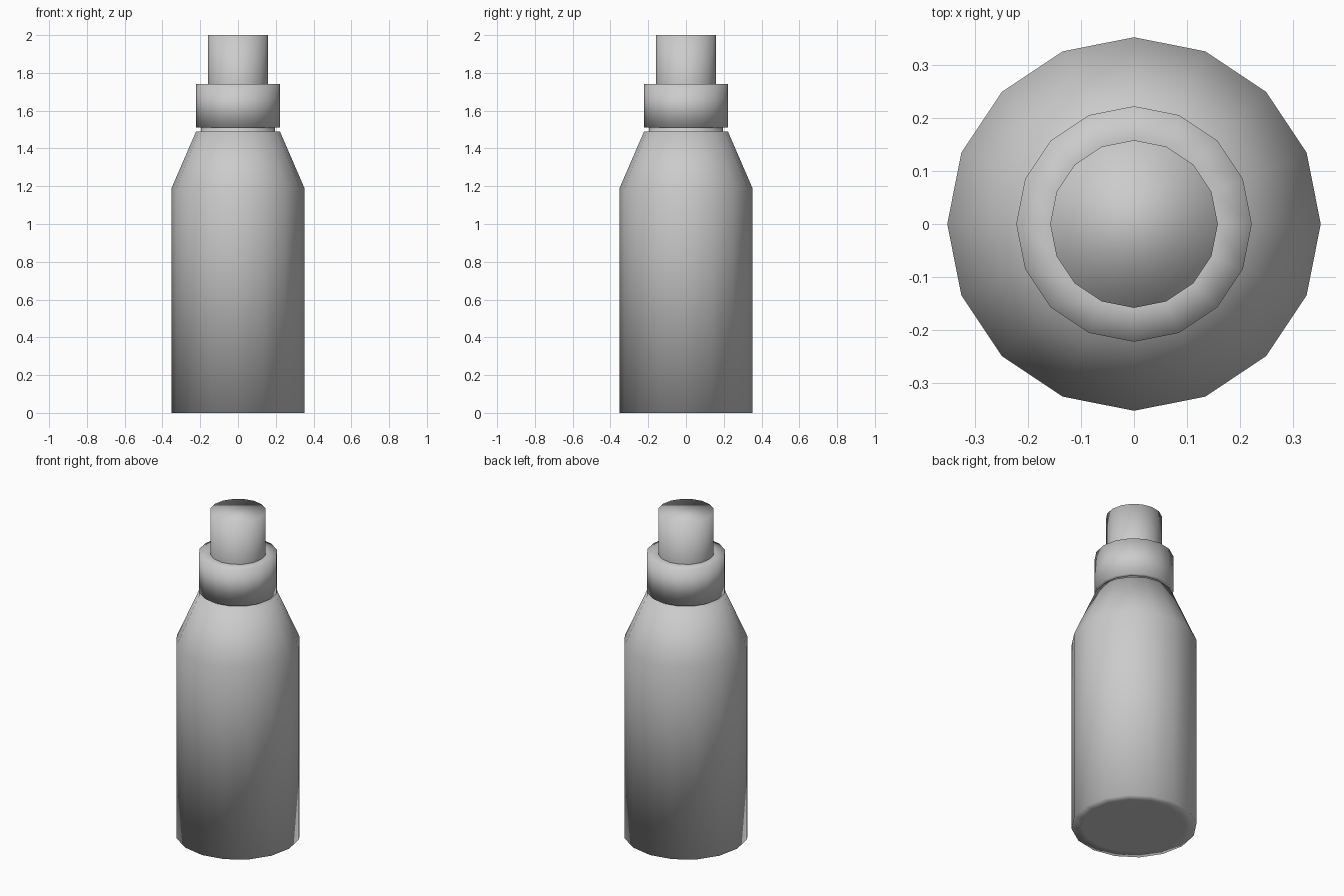
import bpy
import bmesh
from math import cos, sin, tau

if "Cube" in bpy.data.objects:
    bpy.data.objects.remove(bpy.data.objects["Cube"])

SIDES = 16


def lathe(name, profile, cap_start=False, cap_end=False):
    """Revolve (radius, z) points around z into a smooth-shaded part."""
    bm = bmesh.new()
    rings = [[bm.verts.new((r * cos(tau * i / SIDES), r * sin(tau * i / SIDES), z))
              for i in range(SIDES)] for r, z in profile]
    for low, high in zip(rings, rings[1:]):
        for i in range(SIDES):
            j = (i + 1) % SIDES
            bm.faces.new((low[i], low[j], high[j], high[i]))
    if cap_start:
        bm.faces.new(rings[0][::-1])
    if cap_end:
        bm.faces.new(rings[-1])
    for face in bm.faces:
        face.smooth = True
    mesh = bpy.data.meshes.new(name)
    bm.to_mesh(mesh)
    bm.free()
    obj = bpy.data.objects.new(name, mesh)
    bpy.context.collection.objects.link(obj)
    return obj


# Body with inset base, sloped shoulder and short neck
lathe("bottle_body", [(0.29, 0), (0.352, 0), (0.352, 1.19), (0.222, 1.49),
                      (0.197, 1.49), (0.197, 1.51)], cap_start=True)

# Collar around the neck
lathe("collar", [(0.197, 1.51), (0.222, 1.51), (0.222, 1.74), (0.158, 1.74)])

# Nozzle on top
lathe("nozzle", [(0.158, 1.74), (0.158, 2.0)], cap_end=True)
